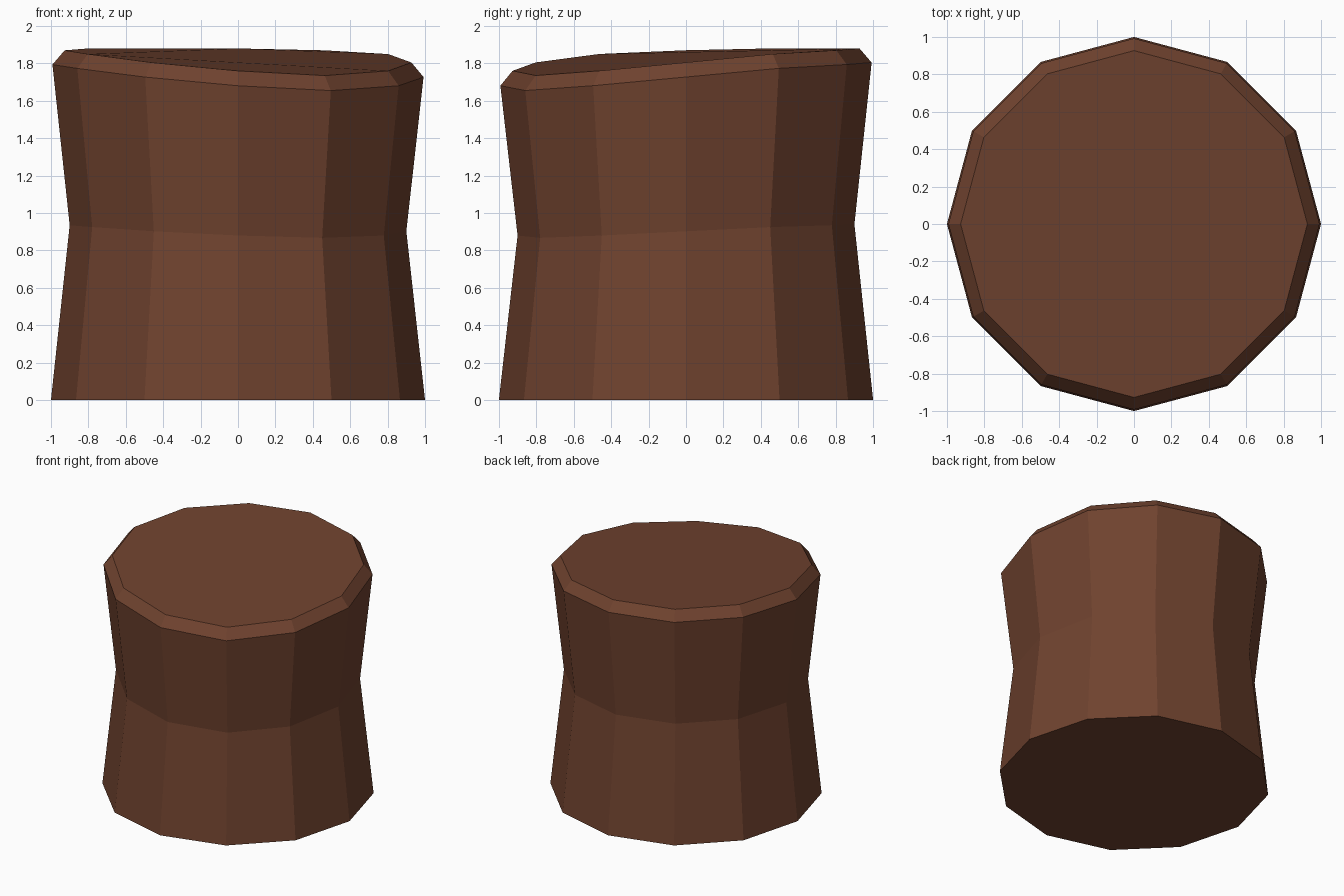
import bpy, bmesh, math

if "Cube" in bpy.data.objects:
    bpy.data.objects.remove(bpy.data.objects["Cube"])

SIDES = 12
# cap height by angular distance (30 degree steps) from the sagging side
CAP_Z = [1.735, 1.76, 1.805, 1.85, 1.87, 1.88, 1.88]
LOW_SIDE = 10  # vertex index at -60 degrees


def cap_height(i):
    d = abs(i - LOW_SIDE) % SIDES
    return CAP_Z[min(d, SIDES - d)]


# rings: radius and height rule (base, waist, rim, cap)
rings = [
    (1.0, lambda h: 0.0),
    (0.9, lambda h: h * 0.5),
    (0.992, lambda h: h - 0.078 + 0.06 * (h - 1.805) * 0.5),
    (0.927, lambda h: h),
]

bm = bmesh.new()
loops = []
for radius, height in rings:
    loop = []
    for i in range(SIDES):
        a = 2 * math.pi * i / SIDES
        loop.append(bm.verts.new((radius * math.cos(a), radius * math.sin(a),
                                  height(cap_height(i)))))
    loops.append(loop)

# side walls
for lower, upper in zip(loops, loops[1:]):
    for i in range(SIDES):
        j = (i + 1) % SIDES
        bm.faces.new((lower[i], lower[j], upper[j], upper[i]))

# bottom and sagging top
bm.faces.new(loops[0][::-1])
bm.faces.new(loops[-1])

mesh = bpy.data.meshes.new("stump")
bm.to_mesh(mesh)
bm.free()

# single brown colour
brown = bpy.data.materials.new("dark brown")
brown.diffuse_color = (0.16, 0.055, 0.028, 1)
brown.use_nodes = True
brown.node_tree.nodes["Principled BSDF"].inputs["Base Color"].default_value = brown.diffuse_color
mesh.materials.append(brown)
stump = bpy.data.objects.new("stump", mesh)
bpy.context.collection.objects.link(stump)
